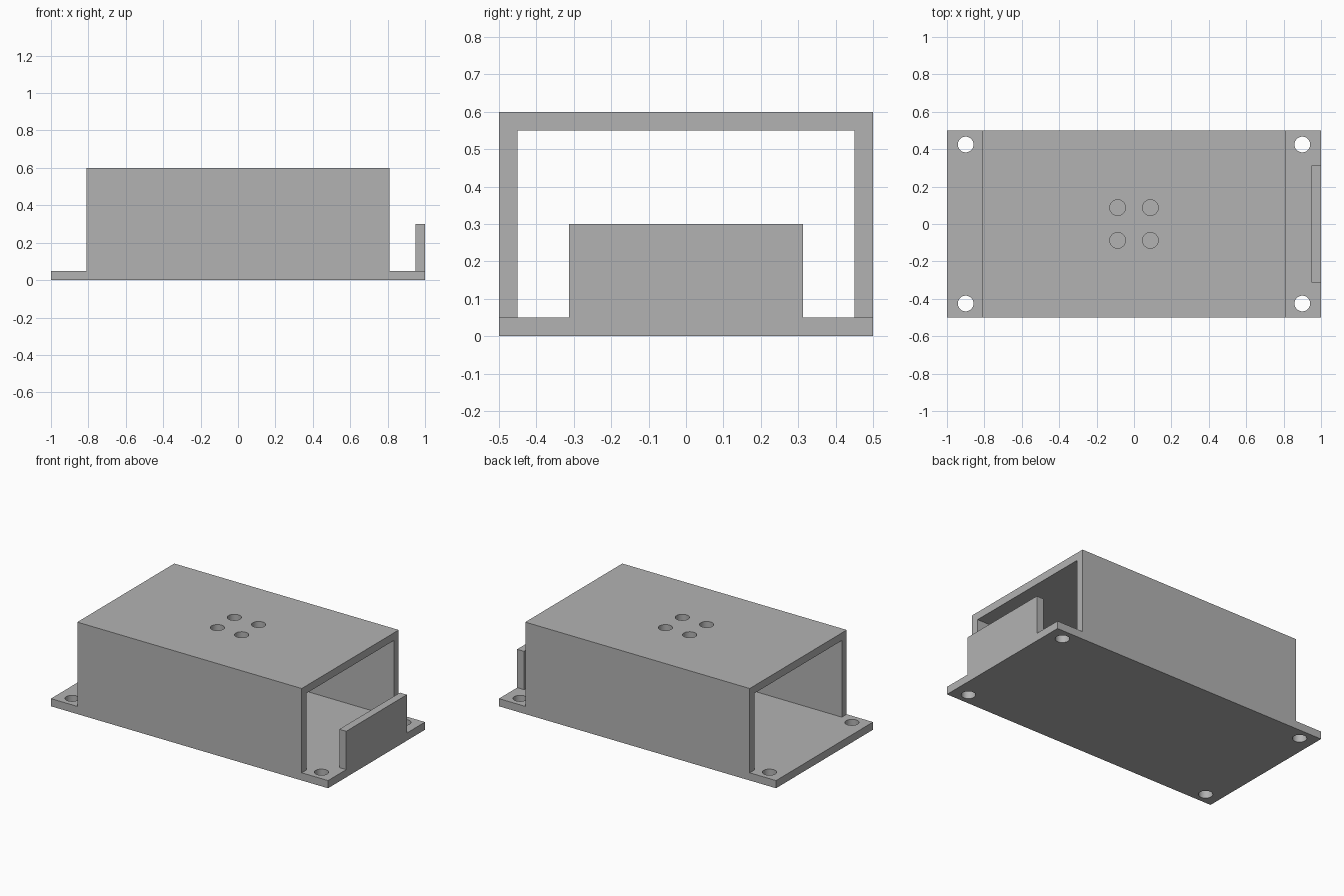
import bpy
import bmesh
import math
from mathutils import Matrix

old = bpy.data.objects.get("Cube")
if old:
    bpy.data.objects.remove(old, do_unlink=True)

WALL = 0.05
HALF_LENGTH, HALF_WIDTH, HEIGHT = 1.0, 0.5, 0.6
COVER_HALF = 0.81
HOLE_RADIUS = 0.042

grey = bpy.data.materials.new("plain_grey")
grey.use_nodes = True
colour = (0.45, 0.45, 0.45, 1)
grey.diffuse_color = colour
grey.node_tree.nodes["Principled BSDF"].inputs["Base Color"].default_value = colour


def finish(name, bm):
    bmesh.ops.recalc_face_normals(bm, faces=bm.faces)
    mesh = bpy.data.meshes.new(name)
    bm.to_mesh(mesh)
    bm.free()
    mesh.materials.append(grey)
    obj = bpy.data.objects.new(name, mesh)
    bpy.context.collection.objects.link(obj)
    return obj


def extrude_x(name, profile, x0, x1):
    """Solid made by sweeping a (y, z) outline along x."""
    bm = bmesh.new()
    face = bm.faces.new([bm.verts.new((x0, y, z)) for y, z in profile])
    side = bmesh.ops.extrude_face_region(bm, geom=[face])["geom"]
    verts = [v for v in side if isinstance(v, bmesh.types.BMVert)]
    bmesh.ops.translate(bm, verts=verts, vec=(x1 - x0, 0, 0))
    return finish(name, bm)


def block(half_y, z0, z1):
    return [(-half_y, z0), (half_y, z0), (half_y, z1), (-half_y, z1)]


def combine(target, tool, operation):
    """Apply a boolean to the target and remove the tool."""
    mod = target.modifiers.new(operation.lower(), "BOOLEAN")
    mod.operation = operation
    mod.solver = "EXACT"
    mod.object = tool
    tool.hide_render = True
    bpy.context.view_layer.objects.active = target
    bpy.ops.object.modifier_apply(modifier=mod.name)
    bpy.data.objects.remove(tool, do_unlink=True)


# Housing: flanged base plate with a box shell standing on it
housing = extrude_x("housing", block(HALF_WIDTH, 0, WALL), -HALF_LENGTH, HALF_LENGTH)
shell = extrude_x("shell", block(HALF_WIDTH, 0, HEIGHT), -COVER_HALF, COVER_HALF)
tunnel = extrude_x("tunnel", block(HALF_WIDTH - WALL, WALL, HEIGHT - WALL),
                   -HALF_LENGTH, HALF_LENGTH)
combine(shell, tunnel, "DIFFERENCE")
combine(housing, shell, "UNION")

# Upright stop plate at the left end
stop = extrude_x("stop_plate", block(0.3125, 0, 0.3), HALF_LENGTH - WALL, HALF_LENGTH)
combine(housing, stop, "UNION")

# Screw holes in the flange corners and four holes in the roof
bm = bmesh.new()
for px, py, pz in ((0.9, 0.425, WALL / 2), (0.0875, 0.0875, HEIGHT - WALL / 2)):
    for sx in (-1, 1):
        for sy in (-1, 1):
            bmesh.ops.create_cone(bm, cap_ends=True, segments=48, depth=WALL * 2,
                                  radius1=HOLE_RADIUS, radius2=HOLE_RADIUS,
                                  matrix=Matrix.Translation((sx * px, sy * py, pz)))
combine(housing, finish("hole_cutter", bm), "DIFFERENCE")

# Smooth hole walls, sharp corners
housing.select_set(True)
bpy.context.view_layer.objects.active = housing
bpy.ops.object.shade_smooth_by_angle(angle=math.radians(30))
